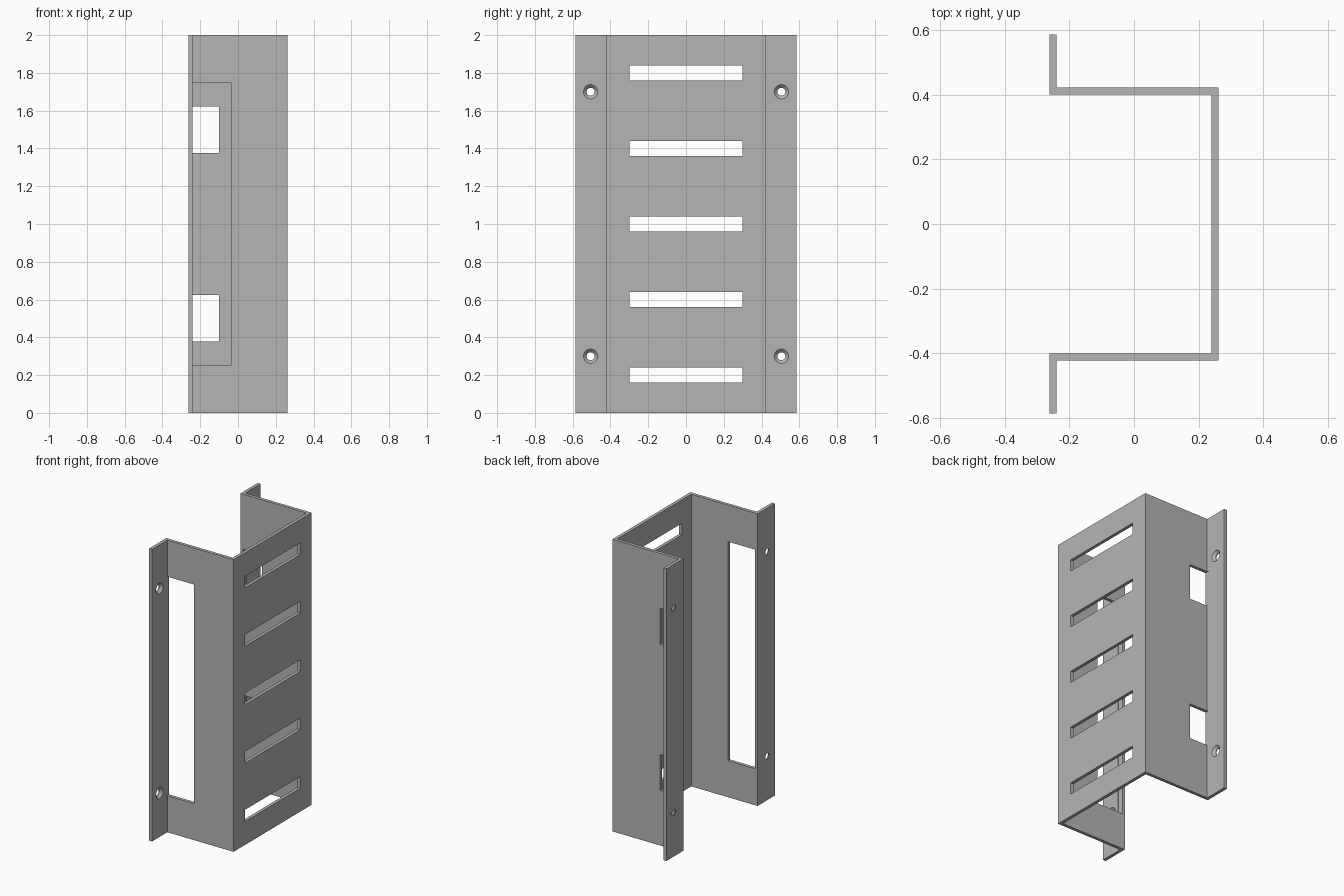
import bpy, bmesh
from math import sin, cos, tau, radians

if "Cube" in bpy.data.objects:
    bpy.data.objects.remove(bpy.data.objects["Cube"], do_unlink=True)

H = 2.0                                    # bracket height
X, T = 0.262, 0.022                        # half depth, sheet thickness
WALL, FLANGE = 0.422, 0.586                # half widths at side walls and flanges

grey = bpy.data.materials.new("sheet_metal_grey")
grey.use_nodes = True
grey.diffuse_color = (0.46, 0.46, 0.46, 1)
grey.node_tree.nodes["Principled BSDF"].inputs["Base Color"].default_value = grey.diffuse_color


def make_object(name, bm):
    bmesh.ops.recalc_face_normals(bm, faces=bm.faces)
    mesh = bpy.data.meshes.new(name)
    bm.to_mesh(mesh)
    bm.free()
    mesh.materials.append(grey)
    obj = bpy.data.objects.new(name, mesh)
    bpy.context.collection.objects.link(obj)
    return obj


def add_box(bm, x, y, z):
    verts = bmesh.ops.create_cube(bm, size=1)["verts"]
    for v in verts:
        v.co = [r[0] if c < 0 else r[1] for c, r in zip(v.co, (x, y, z))]


def add_countersink(bm, y, z, sides=32):
    # Straight bore opening into a cone on the flange's +x face
    profile = [(-X - 0.02, 0.021), (-X + 0.005, 0.021), (-X + T, 0.038), (-X + T + 0.01, 0.038)]
    rings = [[bm.verts.new((px, y + r * cos(tau * i / sides), z + r * sin(tau * i / sides)))
              for i in range(sides)] for px, r in profile]
    for a, b in zip(rings, rings[1:]):
        for i in range(sides):
            j = (i + 1) % sides
            bm.faces.new((a[i], a[j], b[j], b[i]))
    bm.faces.new(rings[0])
    bm.faces.new(rings[-1])


# Folded sheet: mirrored hat profile extruded upwards
bm = bmesh.new()
half = [(X, WALL), (-X + T, WALL), (-X + T, FLANGE), (-X, FLANGE),
        (-X, WALL - T), (X - T, WALL - T)]
outline = half + [(x, -y) for x, y in reversed(half)]
base = bm.faces.new([bm.verts.new((x, y, 0)) for x, y in outline])
top = bmesh.ops.extrude_face_region(bm, geom=[base])["geom"]
bmesh.ops.translate(bm, vec=(0, 0, H), verts=[g for g in top if isinstance(g, bmesh.types.BMVert)])
bracket = make_object("mounting_bracket", bm)

# Openings
bm = bmesh.new()
for i in range(5):                         # vent slots in the web
    z = 0.2 + 0.4 * i
    add_box(bm, (X - 0.06, X + 0.06), (-0.3, 0.3), (z - 0.04, z + 0.04))
EDGE = -X + T - 0.003                      # openings graze the flange face
add_box(bm, (EDGE, -0.038), (-0.44, -0.385), (0.25, 1.75))
for z in (0.5, 1.5):
    add_box(bm, (EDGE, -0.1), (0.385, 0.435), (z - 0.123, z + 0.123))
for y in (-0.505, 0.505):                  # screw holes
    for z in (0.3, 1.7):
        add_countersink(bm, y, z)
cutter = make_object("opening_cutter", bm)
cutter.hide_render = True

cut = bracket.modifiers.new("openings", "BOOLEAN")
cut.operation = "DIFFERENCE"
cut.solver = "EXACT"
cut.object = cutter
bpy.context.view_layer.update()
depsgraph = bpy.context.evaluated_depsgraph_get()
result = bpy.data.meshes.new_from_object(bracket.evaluated_get(depsgraph))
bracket.modifiers.clear()
bracket.data = result
bpy.data.objects.remove(cutter, do_unlink=True)

# Smooth bores with sharp sheet edges
bpy.ops.object.select_all(action="DESELECT")
bracket.select_set(True)
bpy.context.view_layer.objects.active = bracket
bpy.ops.object.shade_smooth_by_angle(angle=radians(25))
